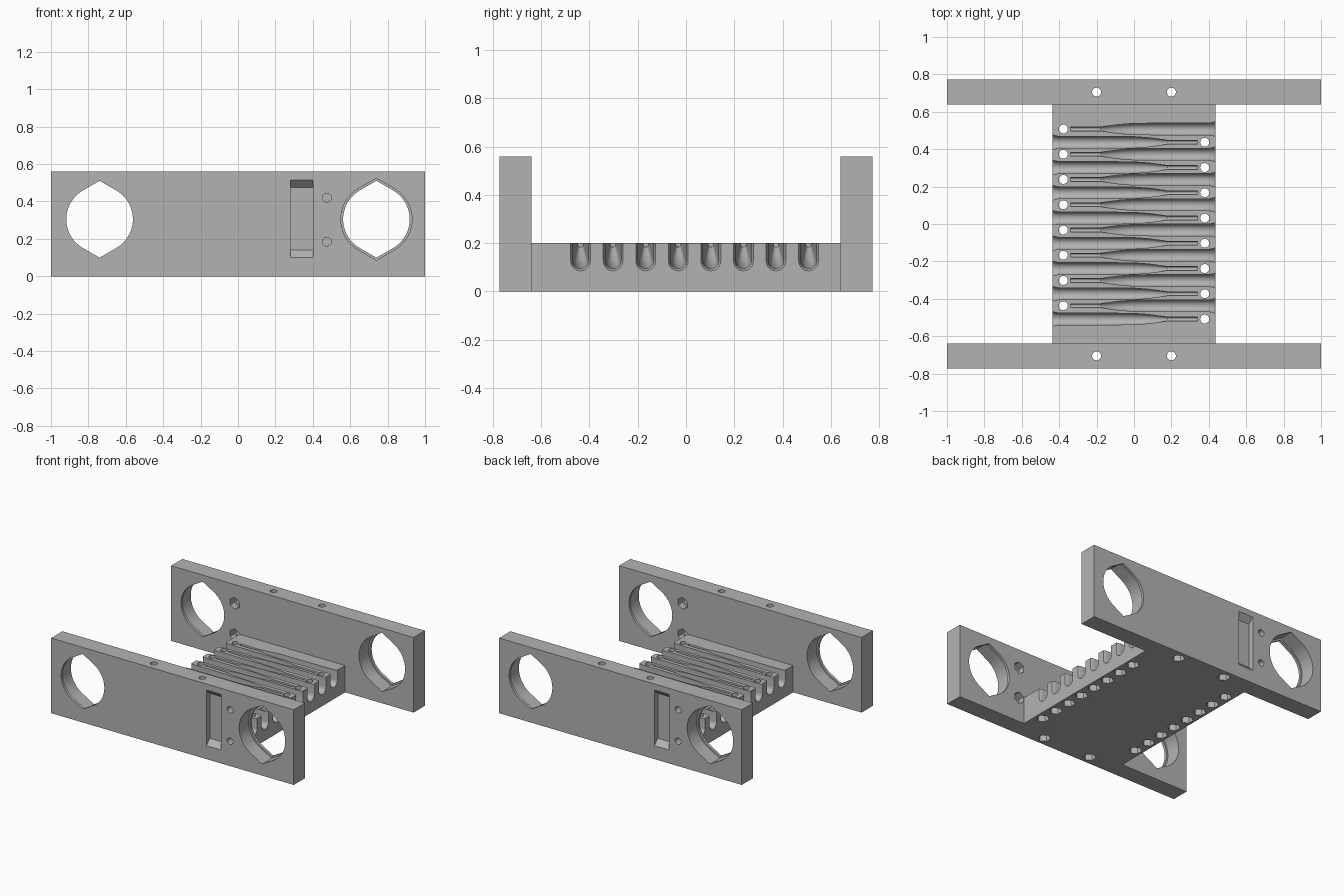
import bpy, bmesh
from math import sin, cos, pi, sqrt

if "Cube" in bpy.data.objects:
    bpy.data.objects.remove(bpy.data.objects["Cube"])

grey = bpy.data.materials.new("plain grey")
grey.diffuse_color = (0.45, 0.45, 0.45, 1)
grey.use_nodes = True
grey.node_tree.nodes["Principled BSDF"].inputs["Base Color"].default_value = grey.diffuse_color


def loft(bm, rings):
    """Closed solid through a list of matching rings of points."""
    vs = [[bm.verts.new(p) for p in r] for r in rings]
    n = len(vs[0])
    for a, b in zip(vs, vs[1:]):
        for i in range(n):
            j = (i + 1) % n
            bm.faces.new((a[i], a[j], b[j], b[i]))
    bm.faces.new(vs[0][::-1])
    bm.faces.new(vs[-1])


def box(bm, x0, x1, y0, y1, z0, z1):
    loft(bm, [[(x0, y0, z), (x1, y0, z), (x1, y1, z), (x0, y1, z)] for z in (z0, z1)])


def circle(r, n, turn=0.0):
    return [(r * cos(2 * pi * i / n + turn), r * sin(2 * pi * i / n + turn)) for i in range(n)]


def pointed_circle(r, n=20):
    """Circle whose top and bottom run out in tangents to a point."""
    half = [(r * cos(a), r * sin(a)) for a in
            (-pi / 3 + 2 * pi / 3 * i / n for i in range(n + 1))]
    tip = r * 2 / sqrt(3)
    return half + [(0, tip)] + [(-x, -z) for x, z in half] + [(0, -tip)]


def bore_y(bm, prof, x, z, y0, y1):
    loft(bm, [[(x + u, y, z + v) for u, v in prof] for y in (y0, y1)])


def bore_z(bm, prof, x, y, z0, z1):
    loft(bm, [[(x + u, y + v, z) for u, v in prof] for z in (z0, z1)])


def make(name, bm):
    bmesh.ops.recalc_face_normals(bm, faces=bm.faces)
    me = bpy.data.meshes.new(name)
    bm.to_mesh(me)
    bm.free()
    me.materials.append(grey)
    ob = bpy.data.objects.new(name, me)
    bpy.context.collection.objects.link(ob)
    return ob


def activate(ob):
    bpy.ops.object.select_all(action='DESELECT')
    ob.select_set(True)
    bpy.context.view_layer.objects.active = ob


def cut(ob, bm):
    cutter = make("cutter", bm)
    mod = ob.modifiers.new("cut", 'BOOLEAN')
    mod.operation, mod.solver, mod.object = 'DIFFERENCE', 'EXACT', cutter
    activate(ob)
    bpy.ops.object.modifier_apply(modifier=mod.name)
    bpy.data.objects.remove(cutter)


ROUND = circle(0.024, 20)
HEX = circle(0.044, 6, pi / 2)
OUT, INN, TOP = -0.772, -0.64, 0.56

# End plate
bm = bmesh.new()
box(bm, -1, 1, OUT, INN, 0, TOP)
plate = make("front_plate", bm)

# Wide recesses: bearing seats, nut pockets, sloped-end slot
bm = bmesh.new()
bore_y(bm, pointed_circle(0.19), 0.74, 0.305, OUT - 0.05, INN - 0.02)
bore_y(bm, pointed_circle(0.19), -0.74, 0.305, OUT + 0.02, INN + 0.05)
for z in (0.185, 0.42):
    bore_y(bm, HEX, 0.475, z, INN - 0.05, INN + 0.05)
for x in (-0.2, 0.2):
    bore_z(bm, HEX, x, -0.705, -0.05, 0.05)
loft(bm, [[(0.28, y, z0), (0.4, y, z0), (0.4, y, z1), (0.28, y, z1)]
          for y, z0, z1 in ((OUT - 0.01, 0.09, 0.525), (OUT + 0.04, 0.14, 0.475))])
cut(plate, bm)

# Through holes
bm = bmesh.new()
for x in (-0.74, 0.74):
    bore_y(bm, pointed_circle(0.178), x, 0.305, OUT - 0.1, INN + 0.1)
for z in (0.185, 0.42):
    bore_y(bm, ROUND, 0.475, z, OUT - 0.1, INN + 0.1)
for x in (-0.2, 0.2):
    bore_z(bm, ROUND, x, -0.705, -0.1, TOP + 0.1)
cut(plate, bm)

# Base block
bm = bmesh.new()
box(bm, -0.435, 0.435, INN, -INN, 0, 0.2)
base = make("base_block", bm)

# Interleaved grooves: (x, half width, depth), flared mouth to narrow slit
STATIONS = [(0.45, 0.046, 0.120), (0.435, 0.041, 0.115), (0.425, 0.036, 0.109),
            (0.405, 0.032, 0.105), (0.2, 0.032, 0.104), (0.0, 0.030, 0.097),
            (-0.08, 0.024, 0.078), (-0.14, 0.016, 0.045), (-0.18, 0.010, 0.016),
            (-0.34, 0.010, 0.015)]


def groove_ring(x, h, d, side, y):
    zc = 0.2 - max(d - h, 0.003)
    r = 0.2 - d - zc
    arc = [(h * cos(pi * i / 10), zc + r * sin(pi * i / 10)) for i in range(11)]
    prof = [(h, 0.25)] + arc + [(-h, 0.25)]
    return [(side * x, y + u, z) for u, z in prof]


LANES = [(side, side * (0.508 - 0.135 * k)) for side in (1, -1) for k in range(8)]
bm = bmesh.new()
for side, y in LANES:
    loft(bm, [groove_ring(x, h, d, side, y) for x, h, d in STATIONS])
cut(base, bm)

# Nut pockets under each tab, then the screw holes
bm = bmesh.new()
for side, y in LANES:
    bore_z(bm, HEX, -side * 0.378, y, -0.05, 0.05)
cut(base, bm)
bm = bmesh.new()
for side, y in LANES:
    bore_z(bm, ROUND, -side * 0.378, y, -0.1, 0.3)
cut(base, bm)

for ob in (plate, base):
    activate(ob)
    bpy.ops.object.shade_smooth_by_angle(angle=pi / 7)

# Rear plate is the front one turned half round
rear = plate.copy()
rear.data = plate.data.copy()
rear.name = "rear_plate"
rear.rotation_euler.z = pi
bpy.context.collection.objects.link(rear)
